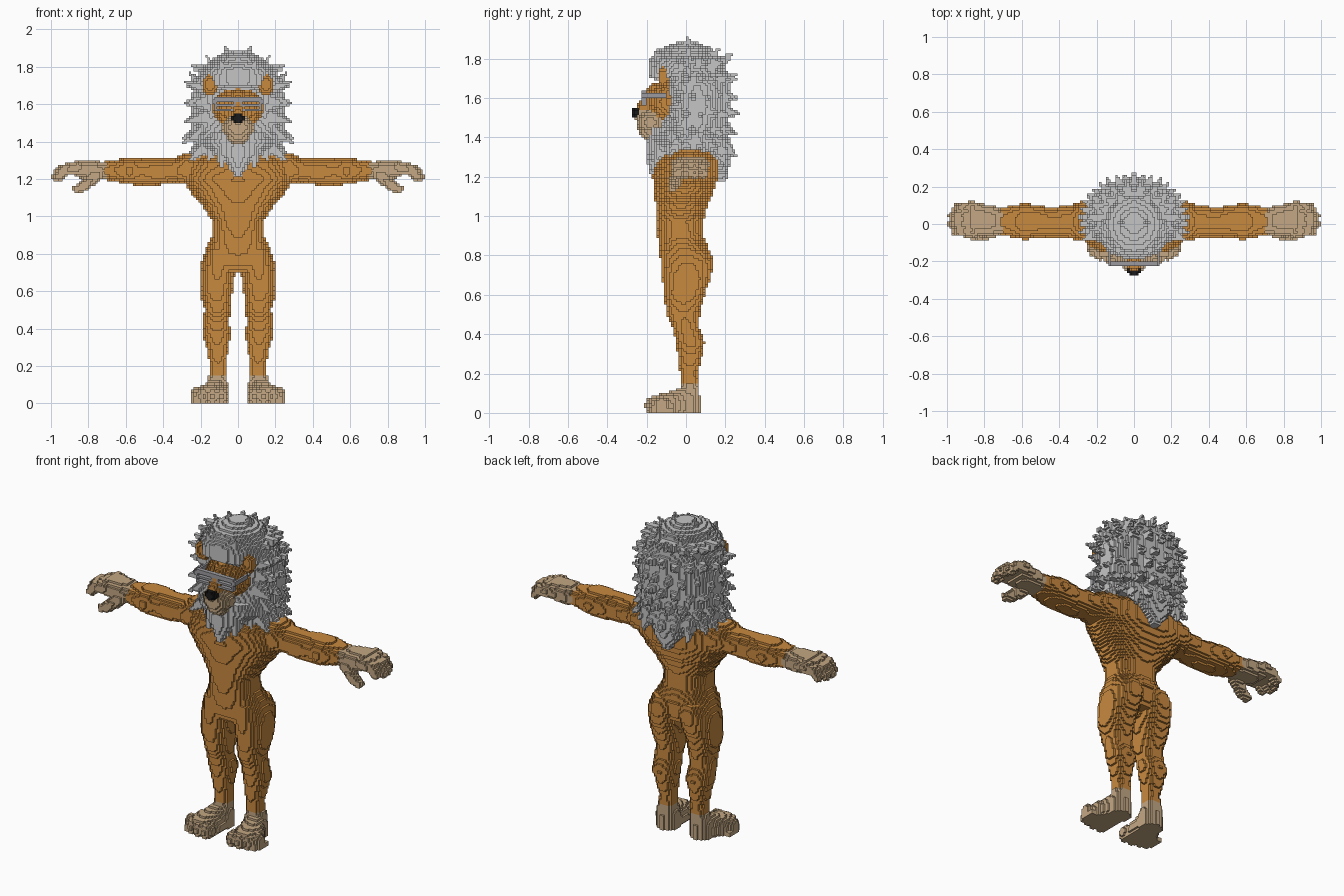
import bpy, bmesh, math, random
from mathutils import Vector

random.seed(4)
S = 0.0125                       # block size
grid = {}                        # block index -> part name (right half, mirrored later)


def fill(part, lo, hi, inside):
    a = [math.floor(v / S) for v in lo]
    b = [math.ceil(v / S) for v in hi]
    for i in range(max(0, a[0]), b[0] + 1):
        for j in range(a[1], b[1] + 1):
            for k in range(max(0, a[2]), b[2] + 1):
                if inside(((i + .5) * S, (j + .5) * S, (k + .5) * S)):
                    grid[i, j, k] = part


def box(part, lo, hi):
    fill(part, lo, hi, lambda p: all(l <= v <= h for l, v, h in zip(lo, p, hi)))


def blob(part, c, r):
    fill(part, [a - b for a, b in zip(c, r)], [a + b for a, b in zip(c, r)],
         lambda p: sum(((v - a) / b) ** 2 for v, a, b in zip(p, c, r)) <= 1)


def cone(part, a, b, ra, rb):
    a, b = Vector(a), Vector(b)
    d = b - a
    r = max(ra, rb)

    def inside(p):
        p = Vector(p)
        t = min(1, max(0, (p - a).dot(d) / d.length_squared))
        return (p - a - d * t).length <= ra + (rb - ra) * t
    fill(part, [min(u, v) - r for u, v in zip(a, b)], [max(u, v) + r for u, v in zip(a, b)], inside)


def loft(part, axis, rings, power=2.3):
    """Rings: (position on axis, low, high, low, high) on the two other axes."""
    u, v = [n for n in range(3) if n != axis]
    lo, hi = [0] * 3, [0] * 3
    lo[axis], hi[axis] = rings[0][0], rings[-1][0]
    for n, ax in ((1, u), (3, v)):
        lo[ax], hi[ax] = min(r[n] for r in rings), max(r[n + 1] for r in rings)

    def inside(p):
        h = p[axis]
        for q, r in zip(rings, rings[1:]):
            if q[0] <= h <= r[0]:
                t = (h - q[0]) / (r[0] - q[0])
                t = t * .5 + t * t * (3 - 2 * t) * .5
                u0, u1, v0, v1 = [a + (b - a) * t for a, b in zip(q[1:], r[1:])]
                return (abs((2 * p[u] - u0 - u1) / (u1 - u0)) ** power
                        + abs((2 * p[v] - v0 - v1) / (v1 - v0)) ** power) <= 1
        return False
    fill(part, lo, hi, inside)


# Torso, legs and arms
torso = [(.70, .17, -.10, .10), (.75, .19, -.125, .11), (.82, .175, -.135, .12),
         (.90, .14, -.145, .09), (.97, .135, -.155, .09), (1.05, .185, -.155, .11),
         (1.12, .245, -.16, .14), (1.20, .30, -.17, .165), (1.28, .29, -.15, .165),
         (1.33, .24, -.10, .14), (1.36, .18, -.06, .10)]
loft("body", 2, [(z, -w, w, a, b) for z, w, a, b in torso])
loft("body", 2, [(.12, .06, .155, -.02, .065), (.20, .06, .15, -.03, .06), (.28, .055, .165, -.04, .08),
                 (.36, .04, .187, -.05, .095), (.44, .045, .185, -.07, .065), (.50, .04, .18, -.10, .07),
                 (.60, .03, .205, -.115, .095), (.68, .018, .205, -.12, .125),
                 (.76, 0, .195, -.125, .142), (.83, .02, .17, -.13, .125)])
loft("body", 0, [(.15, 1.15, 1.35, -.08, .13)[:1] + (-.08, .13, 1.15, 1.35), (.28, -.09, .12, 1.17, 1.34),
                 (.34, -.08, .10, 1.18, 1.31), (.45, -.075, .09, 1.165, 1.31), (.52, -.07, .10, 1.165, 1.315),
                 (.58, -.085, .11, 1.17, 1.315), (.71, -.06, .09, 1.195, 1.295)])

# Hands: palm, four fingers, thumb
loft("hands", 0, [(.70, -.055, .085, 1.195, 1.29), (.78, -.065, .105, 1.195, 1.30), (.88, -.07, .115, 1.21, 1.30)])
for n in range(4):
    y = -.04 + n * .042
    reach = (.955, .975, .97, .945)[n]
    cone("hands", (.86, y, 1.26), (reach - .03, y, 1.25), .036, .028)
    cone("hands", (reach - .03, y, 1.25), (reach, y, 1.215), .028, .025)
cone("hands", (.76, -.04, 1.22), (.82, -.06, 1.165), .036, .03)
cone("hands", (.82, -.06, 1.165), (.86, -.065, 1.145), .03, .025)

# Feet: ankle, instep and toes turned outward
loft("feet", 2, [(0, .05, .175, -.06, .07), (.06, .05, .175, -.06, .07), (.155, .06, .158, -.02, .065)])
loft("feet", 1, [(-.17, .06, .235, -.05, .085), (-.09, .055, .23, -.05, .105), (0, .055, .18, -.06, .14)])
for x, y, r in ((.085, -.165, .04), (.135, -.168, .038), (.185, -.155, .037), (.225, -.125, .035)):
    blob("feet", (x, y, .038), (r * .85, r * 1.1, .045))
    box("feet", (x - .022, y - .02, 0), (x + .022, y + .06, .03))

# Mane core
mane = [(1.33, .17, -.17, .16), (1.40, .23, -.19, .20), (1.46, .25, -.13, .215), (1.56, .255, -.10, .22),
        (1.66, .245, -.11, .22), (1.71, .235, -.19, .215), (1.78, .20, -.19, .19),
        (1.84, .14, -.15, .14), (1.89, .04, -.04, .05)]
loft("mane", 2, [(z, -w, w, a, b) for z, w, a, b in mane], 2)
# Beard and nape lock
loft("mane", 2, [(1.21, -.015, .015, -.185, -.13), (1.27, -.06, .06, -.195, -.03),
                 (1.34, -.13, .13, -.20, .05), (1.45, -.17, .17, -.19, .1)], 2)
loft("mane", 2, [(1.18, -.025, .025, .15, .205), (1.26, -.09, .09, .11, .22), (1.36, -.17, .17, 0, .23)], 2)
# Mane tufts: rings around the sides and back
for row, z in enumerate((1.37, 1.45, 1.53, 1.61, 1.69, 1.77)):
    for n in range(7):
        a = math.radians(-24 + n * 19 + 9 * (row % 2))
        if a > 1.6:
            continue
        w = .215 if z < 1.7 else .17
        c, s = math.cos(a), math.sin(a)
        droop = (z - 1.62) * .25 + random.uniform(-.02, .015)
        k = random.uniform(1.33, 1.43) if z < 1.7 else random.uniform(1.42, 1.52)
        cone("mane", (c * w * .9, .02 + s * w * .75, z), (c * w * k, .02 + s * w * k * .85, z + droop), .048, .004)
# Crown, edge and neck tufts
for a, b in (((.05, 0, 1.82), (.07, .01, 1.915)), ((.12, .0, 1.77), (.165, .02, 1.855)),
             ((.19, 0, 1.69), (.255, .02, 1.765)), ((.06, .1, 1.78), (.08, .17, 1.85)),
             ((.0, .08, 1.8), (.0, .12, 1.87)), ((.14, .1, 1.73), (.17, .19, 1.79)),
             ((.08, -.12, 1.78), (.09, -.16, 1.83)), ((.03, -.1, 1.8), (.02, -.13, 1.85)),
             ((.2, .05, 1.38), (.25, .07, 1.31)), ((.14, -.06, 1.36), (.15, -.1, 1.285)),
             ((.08, -.12, 1.34), (.09, -.16, 1.26)), ((.14, .16, 1.36), (.15, .2, 1.25))):
    cone("mane", a, b, .045, .005)

# Face, snout, nose and ears
blob("face", (0, -.075, 1.58), (.135, .12, .115))
cone("face", (0, -.15, 1.63), (0, -.215, 1.55), .045, .038)
blob("muzzle", (0, -.18, 1.475), (.088, .075, .07))
blob("muzzle", (0, -.18, 1.43), (.062, .06, .045))
cone("muzzle", (0, -.20, 1.50), (0, -.225, 1.515), .055, .042)
blob("nose", (0, -.25, 1.525), (.034, .03, .032))
blob("ears", (.15, -.115, 1.705), (.043, .034, .055))
for cell in [c for c in grid if grid[c] == "ears"]:       # hollow of the ear
    x, y, z = [(v + .5) * S for v in cell]
    if y < -.122 and math.hypot((x - .15) / .022, (z - 1.705) / .03) < 1:
        del grid[cell]

# Slatted glasses
for z in (1.563, 1.588, 1.613):
    box("glasses", (.015, -.225, z), (.13, -.20, z + .0125))
box("glasses", (0, -.228, 1.613), (.13, -.20, 1.638))
for x in (.015, .115):
    box("glasses", (x, -.225, 1.563), (x + .014, -.20, 1.63))
box("glasses", (.122, -.225, 1.60), (.137, -.10, 1.627))

# Mirror, then turn every part into its outer shell of square faces
full = {}
for (i, j, k), part in grid.items():
    full[i, j, k] = full[-1 - i, j, k] = part

COLOURS = {"orange fur": (.578, .252, .05), "tan paws": (.55, .39, .23), "grey mane": (.56, .56, .56),
           "black nose": (.01, .01, .01), "grey frame": (.33, .33, .35)}
USES = {"body": "orange fur", "face": "orange fur", "ears": "orange fur", "hands": "tan paws", "feet": "tan paws",
        "muzzle": "tan paws", "mane": "grey mane", "nose": "black nose", "glasses": "grey frame"}
mats = {}
for name, rgb in COLOURS.items():
    mats[name] = bpy.data.materials.new(name)
    mats[name].diffuse_color = (*rgb, 1)

for part, colour in USES.items():
    bm, corners = bmesh.new(), {}

    def corner(c):
        if c not in corners:
            corners[c] = bm.verts.new([v * S for v in c])
        return corners[c]

    for cell in [c for c in full if full[c] == part]:
        for ax in range(3):
            u, v = (ax + 1) % 3, (ax + 2) % 3
            for side in (0, 1):
                near = list(cell)
                near[ax] += 2 * side - 1
                if tuple(near) in full:
                    continue
                quad = []
                for du, dv in ((0, 0), (1, 0), (1, 1), (0, 1)):
                    c = list(cell)
                    c[ax] += side
                    c[u] += du
                    c[v] += dv
                    quad.append(corner(tuple(c)))
                bm.faces.new(quad if side else quad[::-1])
    mesh = bpy.data.meshes.new(part)
    bm.to_mesh(mesh)
    bm.free()
    mesh.materials.append(mats[colour])
    bpy.context.collection.objects.link(bpy.data.objects.new(part, mesh))
